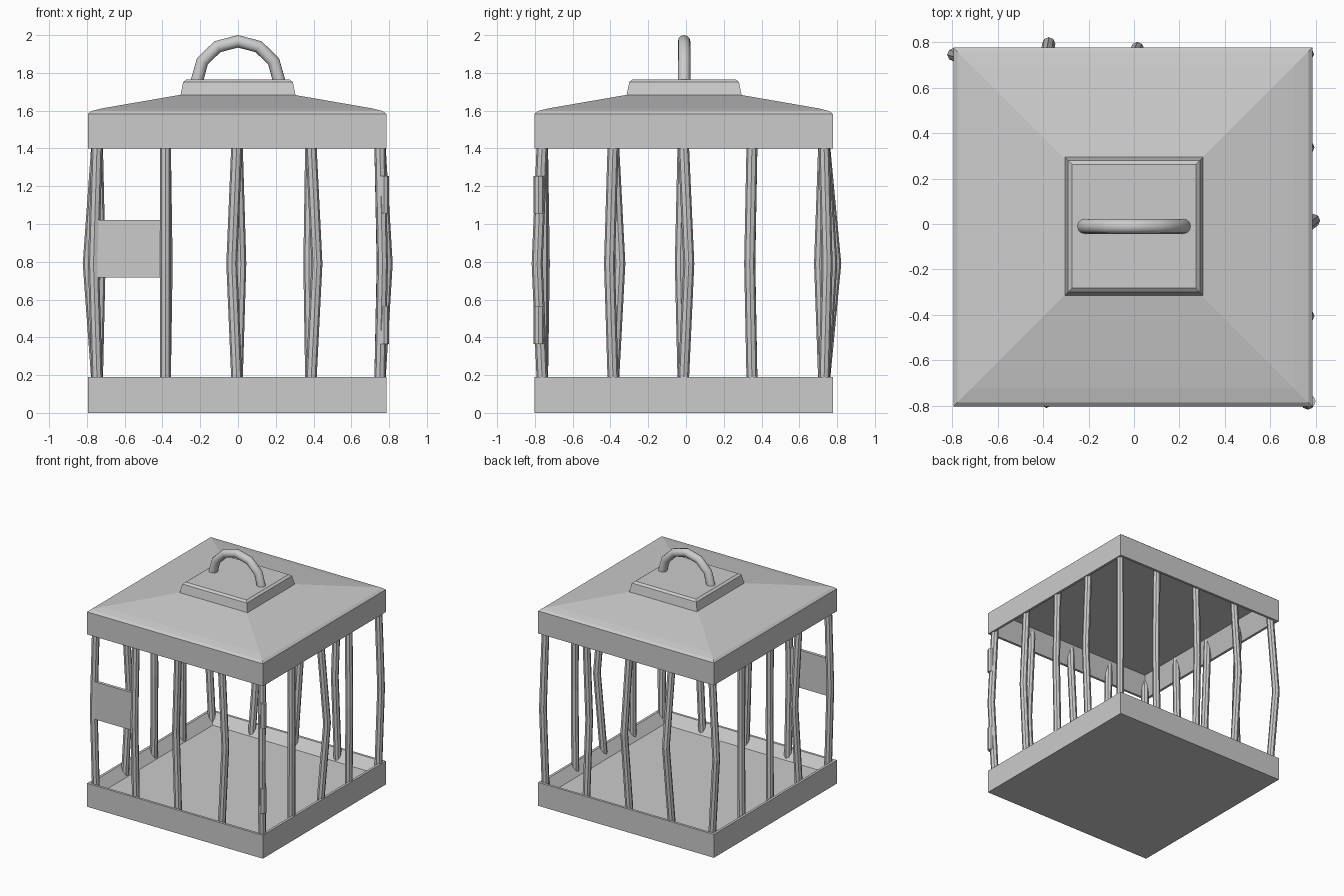
import bpy, bmesh, math
from mathutils import Vector

if "Cube" in bpy.data.objects:
    bpy.data.objects.remove(bpy.data.objects["Cube"])

CX, CY = -0.005, -0.013   # centre of base and roof


def add_object(name, bm):
    bmesh.ops.recalc_face_normals(bm, faces=bm.faces)
    me = bpy.data.meshes.new(name)
    bm.to_mesh(me)
    bm.free()
    ob = bpy.data.objects.new(name, me)
    bpy.context.collection.objects.link(ob)
    return ob


def loft(name, rings):
    """Join rings of points with quads and cap both ends."""
    bm = bmesh.new()
    vs = [[bm.verts.new(p) for p in ring] for ring in rings]
    n = len(vs[0])
    for a, b in zip(vs, vs[1:]):
        for i in range(n):
            j = (i + 1) % n
            bm.faces.new((a[i], a[j], b[j], b[i]))
    bm.faces.new(vs[0][::-1])
    bm.faces.new(vs[-1])
    return add_object(name, bm)


def square_stack(name, profile, cx=CX, cy=CY):
    """Square rings from (half width, height) pairs."""
    signs = ((-1, -1), (1, -1), (1, 1), (-1, 1))
    return loft(name, [[(cx + h * sx, cy + h * sy, z) for sx, sy in signs]
                       for h, z in profile])


def tube(name, path, r, side, sides=8):
    """Sweep a round section along a path; side is never parallel to it."""
    path = [Vector(p) for p in path]
    rings = []
    for i, p in enumerate(path):
        t = (path[min(i + 1, len(path) - 1)] - path[max(i - 1, 0)]).normalized()
        u = t.cross(Vector(side)).normalized()
        v = t.cross(u)
        angles = [2 * math.pi * k / sides for k in range(sides)]
        rings.append([p + (u * math.cos(a) + v * math.sin(a)) * r for a in angles])
    return loft(name, rings)


# tray: outer wall, rim, sloping inner wall, floor
square_stack("base_tray", [(0.79, 0), (0.79, 0.19), (0.77, 0.19), (0.71, 0.11)])

# hollow roof: ceiling, inner wall, rim, fascia, eave, slope
square_stack("roof", [(0.715, 1.56), (0.77, 1.4), (0.79, 1.4), (0.79, 1.583),
                      (0.772, 1.598), (0.71, 1.613), (0.3, 1.684)])
square_stack("roof_cap", [(0.305, 1.68), (0.29, 1.752), (0.272, 1.766)], 0, -0.01)

# arched handle
arch = [(-0.218 * math.cos(a), -0.01, 1.755 + 0.212 * math.sin(a))
        for a in (math.pi * k / 6 for k in range(7))]
handle = tube("handle", arch, 0.033, (0, 1, 0), 12)
for poly in handle.data.polygons:
    poly.use_smooth = len(poly.vertices) == 4

# bent bars: x, y, then sideways bend at mid height
bars = {
    "front_bar": [(-0.745, -0.76, -0.02, 0), (-0.385, -0.76, 0, -0.02),
                  (-0.005, -0.76, -0.028, 0.01), (0.385, -0.76, 0.033, 0),
                  (0.75, -0.76, 0.015, -0.028)],
    "back_bar": [(-0.745, 0.73, -0.048, 0.015), (-0.385, 0.73, 0.01, 0.063),
                 (-0.005, 0.73, 0.02, 0.042), (0.385, 0.73, -0.01, -0.023),
                 (0.75, 0.73, 0.013, 0.017)],
    "right_bar": [(0.75, -0.385, 0.015, -0.02), (0.75, -0.015, 0.04, 0.03),
                  (0.75, 0.35, 0.015, -0.013)],
    "left_bar": [(-0.745, -0.385, 0.015, 0.035), (-0.745, -0.015, 0.015, -0.015),
                 (-0.745, 0.35, 0.012, -0.012)],
}
for name, specs in bars.items():
    for x, y, dx, dy in specs:
        tube(name, [(x, y, 0.1), (x + dx * 0.1, y + dy * 0.1, 0.2),
                    (x + dx, y + dy, 0.79),
                    (x + dx * 0.1, y + dy * 0.1, 1.39), (x, y, 1.57)],
             0.029, (1, 0, 0))

# lock plate between two front bars
bm = bmesh.new()
bmesh.ops.create_cube(bm, size=1)
plate = add_object("lock_plate", bm)
plate.scale = (0.335, 0.025, 0.305)
plate.location = (-0.5775, -0.768, 0.868)

# hinge barrels on the front right corner
for z in (0.365, 1.055):
    tube("hinge", [(0.772, -0.78, z), (0.772, -0.78, z + 0.2)], 0.027, (1, 0, 0))
